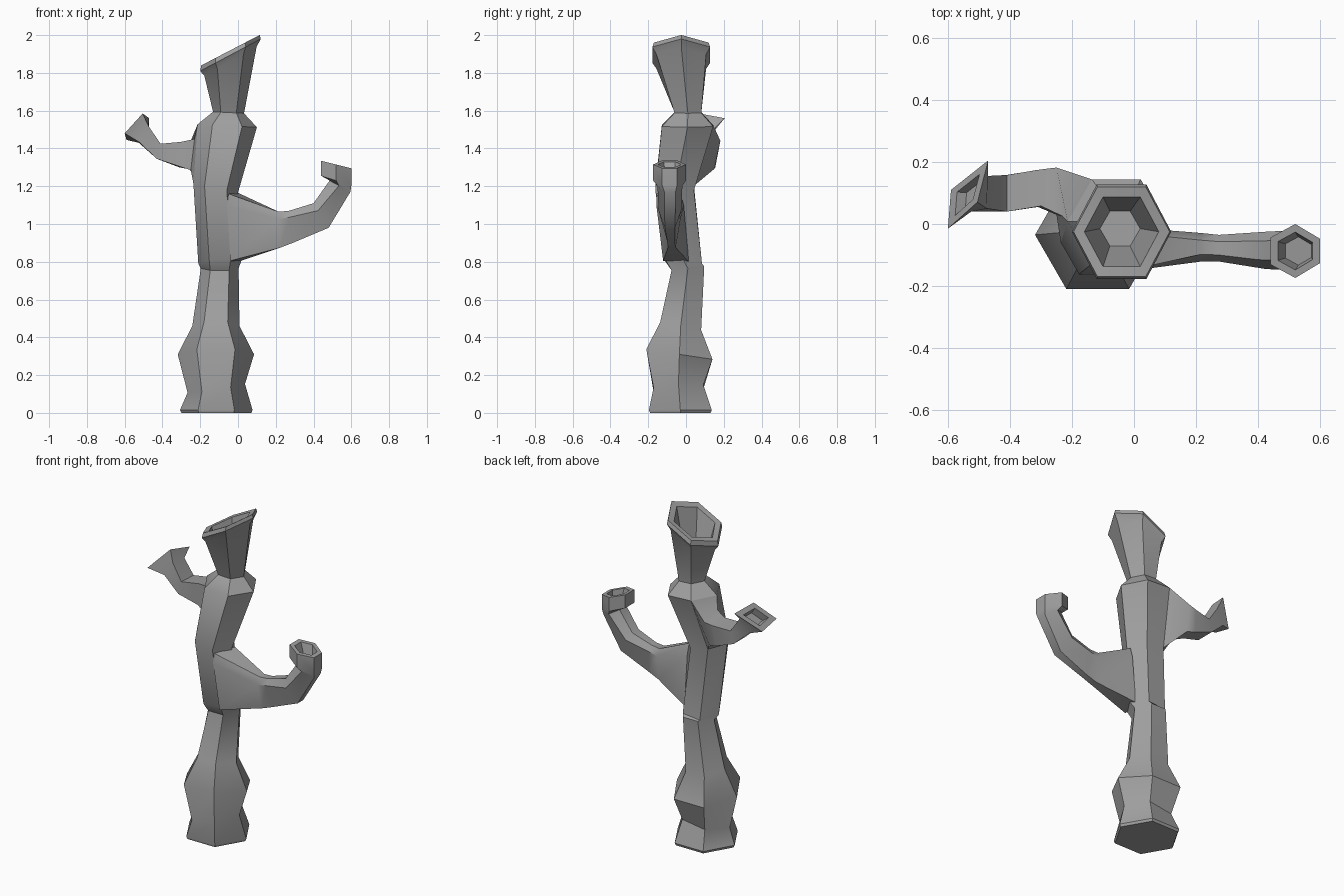
import bpy, bmesh, math
from mathutils import Vector

if "Cube" in bpy.data.objects:
    bpy.data.objects.remove(bpy.data.objects["Cube"])

grey = bpy.data.materials.new("dark_grey")
grey.diffuse_color = (.35, .35, .35, 1)
grey.use_nodes = True
grey.node_tree.nodes["Principled BSDF"].inputs["Base Color"].default_value = grey.diffuse_color


def loft(name, rings):
    """Skin a list of equal-length point rings and cap both ends."""
    bm = bmesh.new()
    vs = [[bm.verts.new(p) for p in ring] for ring in rings]
    n = len(vs[0])
    for a, b in zip(vs, vs[1:]):
        for i in range(n):
            j = (i + 1) % n
            bm.faces.new((a[i], a[j], b[j], b[i]))
    bm.faces.new(vs[0][::-1])
    bm.faces.new(vs[-1])
    bmesh.ops.recalc_face_normals(bm, faces=bm.faces)
    me = bpy.data.meshes.new(name)
    bm.to_mesh(me)
    bm.free()
    me.materials.append(grey)
    ob = bpy.data.objects.new(name, me)
    bpy.context.collection.objects.link(ob)
    # soft bends along the length, crisp corners around it
    bpy.ops.object.select_all(action='DESELECT')
    ob.select_set(True)
    bpy.context.view_layer.objects.active = ob
    bpy.ops.object.shade_smooth_by_angle(angle=math.radians(38))
    return ob


def hexagon(x, y, z, r, tilt_x=0.0, tilt_y=0.0, depth=1.0):
    """Hexagon with corners on +-x; tilts raise z along x and y."""
    pts = []
    for i in range(6):
        a = math.radians(60 * i)
        dx, dy = r * math.cos(a), r * depth * math.sin(a)
        pts.append((x + dx, y + dy, z + tilt_x * dx + tilt_y * dy))
    return pts


def section(x, y, z, ux, uz, b, k):
    """Six-sided arm section: u is the half height vector, b the half width."""
    shape = [(1, .5), (k, 1), (-1, .45), (-1, -.45), (k, -1), (1, -.5)]
    return [(x + ux * s, y + b * t, z + uz * s) for s, t in shape]


def blend(ring, factor, offset=(0, 0, 0)):
    """Scale a ring about its centre and move it."""
    c = sum((Vector(p) for p in ring), Vector()) / len(ring)
    return [c + (Vector(p) - c) * factor + Vector(offset) for p in ring]


# trunk with a tilted hollow top
rings = [hexagon(*r) for r in (
    (-.115, -.03, 0, .185),
    (-.115, -.03, .015, .192),
    (-.115, -.04, .13, .152, .15, .05),
    (-.117, -.035, .31, .202, 0, -.15),
    (-.117, -.028, .46, .125, 0, -.2),
    (-.097, .01, .765, .10, 0, .12),
    (-.095, -.015, .80, .115, .1, -.15),
    (-.118, -.06, 1.19, .118, -.2),
    (-.057, .008, 1.52, .157, -.05),
    (-.05, .01, 1.59, .082, -.05),
    (-.04, -.025, 1.86, .138, .55, 0, 1.1),
    (-.04, -.025, 1.895, .16, .53, 0, 1.1),
    (-.04, -.025, 1.92, .155, .52, 0, 1.08),
    (-.04, -.025, 1.915, .12, .52, 0, 1.08),
    (-.045, -.015, 1.68, .065, .2),
)]
loft("trunk", rings)

# right arm, flush with the trunk front, ending in an open cup
arm = [[(0, -.03, 1.165), (0, -.012, 1.1), (0, .015, .80),
        (-.04, -.121, .805), (-.058, -.157, 1.1), (-.05, -.157, 1.16)]]
arm += [section(*s) for s in (
    (.22, -.075, .97, -.005, .095, .046, .6),
    (.28, -.078, .985, -.01, .085, .043, .6),
    (.44, -.085, 1.045, -.04, .065, .06, .4),
    (.54, -.085, 1.20, -.055, .03, .066, .1),
    (.52, -.087, 1.23, -.08, .025, .087, 0),
    (.52, -.087, 1.315, -.08, .02, .087, 0),
)]
arm.append(blend(arm[-1], .7))
arm.append(blend(arm[-1], .75, (.01, 0, -.07)))
loft("right_arm", arm)

# left arm: square branch swept out of a trunk face, bending to a diamond cup
branch = [
    [rings[8][3], rings[8][2], rings[7][2], rings[7][3]],
    [(-.23, .025, 1.45), (-.25, .182, 1.44), (-.26, .148, 1.29), (-.25, .03, 1.285)],
    [(-.30, .058, 1.435), (-.30, .176, 1.43), (-.31, .155, 1.30), (-.31, .055, 1.305)],
    [(-.41, .04, 1.425), (-.41, .158, 1.42), (-.43, .155, 1.345), (-.43, .04, 1.345)],
    [(-.475, .05, 1.52), (-.47, .155, 1.51), (-.525, .14, 1.43), (-.525, .04, 1.435)],
    [(-.505, .07, 1.585), (-.47, .205, 1.56), (-.59, .11, 1.445), (-.60, -.015, 1.48)],
]
branch.append(blend(branch[-1], .6))
branch.append(blend(branch[-1], .8, (.025, 0, -.025)))
loft("left_arm", branch)
